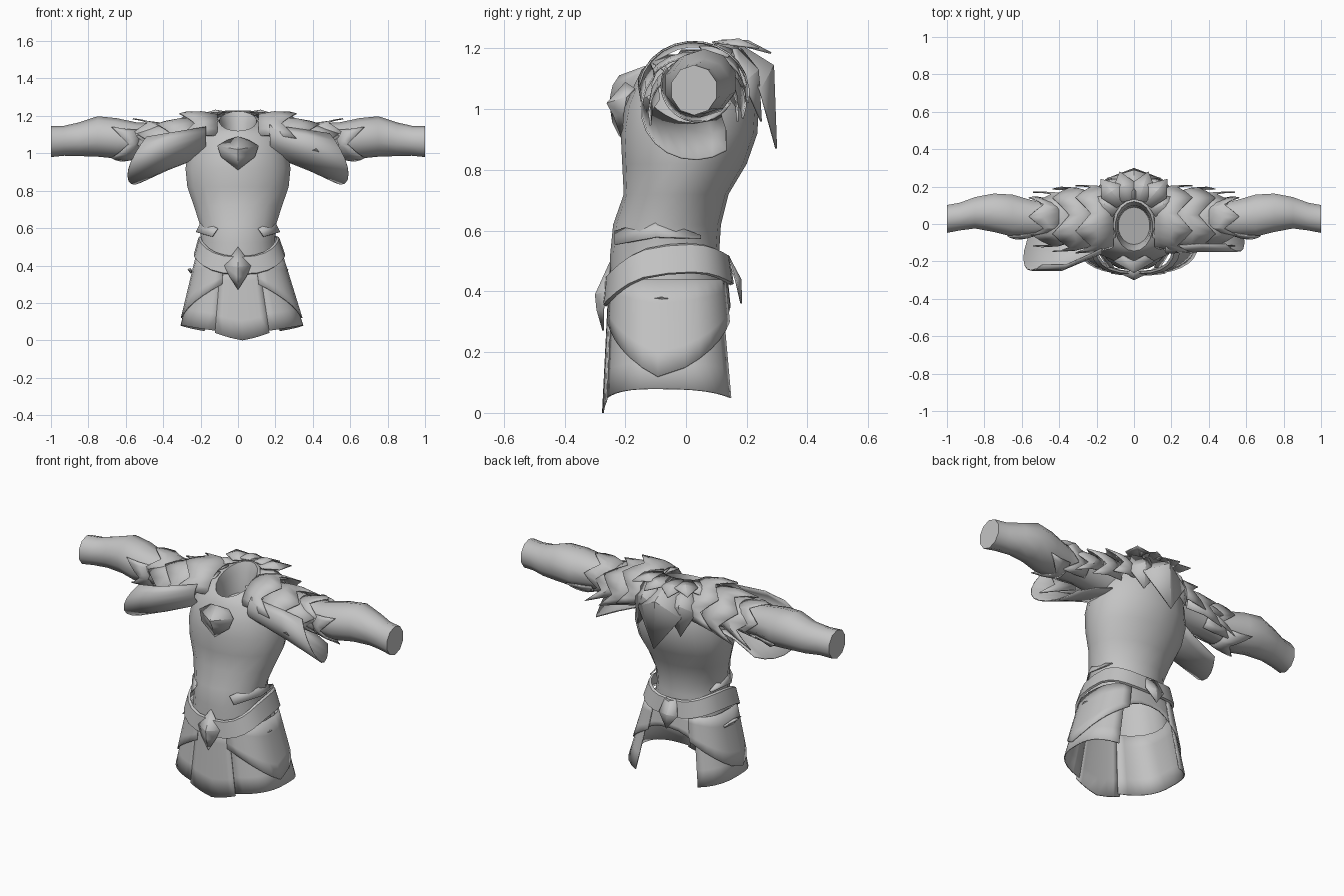
import bpy, bmesh, random
from math import sin, cos, radians, pi

random.seed(4)
if "Cube" in bpy.data.objects:
    bpy.data.objects.remove(bpy.data.objects["Cube"])

steel = bpy.data.materials.new("grey steel")
steel.use_nodes = True
steel.diffuse_color = (0.55, 0.55, 0.55, 1)
steel.node_tree.nodes["Principled BSDF"].inputs["Base Color"].default_value = steel.diffuse_color


def sheet(name, rows, closed=False, caps=(), mirror=False, thick=0.0, angle=35):
    """Skin rows of points; optional caps, mirrored copy and thickness."""
    bm = bmesh.new()
    grid = [[bm.verts.new(p) for p in row] for row in rows]
    n = len(rows[0])
    for a, b in zip(grid, grid[1:]):
        for i in range(n if closed else n - 1):
            j = (i + 1) % n
            bm.faces.new((a[i], a[j], b[j], b[i]))
    for k in caps:
        bm.faces.new(grid[k])
    bmesh.ops.remove_doubles(bm, verts=bm.verts, dist=0.0005)
    bmesh.ops.recalc_face_normals(bm, faces=bm.faces)
    mesh = bpy.data.meshes.new(name)
    bm.to_mesh(mesh)
    bm.free()
    mesh.materials.append(steel)
    ob = bpy.data.objects.new(name, mesh)
    bpy.context.collection.objects.link(ob)
    bpy.ops.object.select_all(action="DESELECT")
    ob.select_set(True)
    bpy.context.view_layer.objects.active = ob
    bpy.ops.object.shade_smooth_by_angle(angle=radians(angle))
    if thick:
        ob.modifiers.new("Thickness", "SOLIDIFY").thickness = thick
    if mirror:
        ob.modifiers.new("Mirror", "MIRROR")


def ring(hw, yf, yb, zf, zb, n=18):
    """Horizontal body ring, height running from front to back."""
    pts = []
    for i in range(n):
        t = 2 * pi * i / n
        f = (1 - cos(t)) / 2
        pts.append((hw * sin(t), yf + (yb - yf) * f, zf + (zb - zf) * f))
    return pts


def arc(x, cy, cz, ry, rz, a0, a1, n, edge=lambda f: 0, side=1):
    """Arc around an arm: zero is up, positive turns to the front."""
    out = []
    for i in range(n + 1):
        f = i / n
        t = radians(a0 + (a1 - a0) * f)
        out.append((side * (x + edge(f)), cy - ry * sin(t), cz + rz * cos(t)))
    return out


def hip(deg, z, off=0.0):
    """Point on the flared hip surface, swinging slightly left; zero degrees is the front."""
    t = radians(deg)
    k = (0.45 - z) / 0.4
    hw, yf, yb = 0.227 + 0.11 * k + off, 0.19 + 0.02 * k + off, 0.195 + 0.04 * k + off
    s, c = sin(t), cos(t)
    s = abs(s) ** 0.8 * (1 if s >= 0 else -1)
    c = abs(c) ** 0.7 * (1 if c >= 0 else -1)
    return (0.008 + 0.014 * k + hw * s, -0.06 - (yf if c > 0 else yb) * c, z)


def hip_panel(name, a0, a1, top, hem, off, n=8):
    rows = []
    for k in range(5):
        row = []
        for i in range(n + 1):
            f = i / n
            row.append(hip(a0 + (a1 - a0) * f, top + (hem(f) - top) * k / 4, off))
        rows.append(row)
    sheet(name, rows, thick=0.006)


# Body with an open collar and a recessed neck
body = [ring(*r) for r in (
    (0.22, -0.25, 0.13, 0.38, 0.38), (0.2, -0.25, 0.11, 0.52, 0.54),
    (0.207, -0.24, 0.115, 0.62, 0.62), (0.24, -0.205, 0.14, 0.72, 0.72),
    (0.275, -0.21, 0.2, 0.82, 0.82), (0.285, -0.215, 0.235, 0.92, 0.92),
    (0.27, -0.2, 0.24, 1.01, 1.01), (0.235, -0.17, 0.215, 1.08, 1.14),
    (0.16, -0.155, 0.17, 1.11, 1.21), (0.1, -0.145, 0.12, 1.12, 1.225),
    (0.09, -0.125, 0.1, 1.07, 1.17), (0.085, -0.11, 0.09, 1.0, 1.05))]
sheet("body", body, closed=True, caps=(-1,))

# Arms with bulging forearms
arm = [arc(x, cy, cz, ry, rz, 0, 324, 9) for x, cy, cz, ry, rz in (
    (0.18, 0.03, 1.07, 0.1, 0.1), (0.42, 0.03, 1.075, 0.085, 0.085),
    (0.54, 0.03, 1.075, 0.1, 0.09), (0.65, 0.045, 1.08, 0.118, 0.108),
    (0.75, 0.06, 1.09, 0.108, 0.108), (0.85, 0.06, 1.075, 0.088, 0.09),
    (0.93, 0.04, 1.067, 0.078, 0.08), (1.0, 0.027, 1.063, 0.078, 0.083))]
sheet("arm", arm, closed=True, caps=(0, -1), mirror=True, angle=50)


def ragged(depth, teeth):
    return lambda f: depth * (abs((f * teeth) % 1 - 0.5) * 2 - 0.6)


def bulge(depth):
    return lambda f: depth * sin(pi * f)


# Torn sleeve plates around the arms
for name, x0, x1, r0, r1, a0, a1, d, teeth in (
        ("sleeve_cuff", 0.4, 0.53, 0.088, 0.108, -150, 150, 0.08, 4),
        ("sleeve_lower_plate", 0.53, 0.64, 0.1, 0.124, 60, 240, 0.09, 2)):
    rows = [arc(x0, 0.035, 1.075, r0, r0, a0, a1, 16),
            arc((x0 + x1) / 2, 0.035, 1.075, (r0 + r1) / 2, (r0 + r1) / 2, a0, a1, 16,
                ragged(d / 2, teeth)),
            arc(x1, 0.04, 1.08, r1, r1, a0, a1, 16, ragged(d, teeth))]
    sheet(name, rows, mirror=True, thick=0.006, angle=25)

# Flared shoulder plates hanging below the arms, the right one set further forward
for name, side, cy, ry, a0, a1 in (("left_shoulder_lower_plate", 1, 0.03, 0.18, 50, 215),
                                   ("right_shoulder_lower_plate", -1, -0.05, 0.2, 58, 215)):
    rows = [arc(0.17, 0.01, 1.09, 0.17, 0.1, a0, a1, 10, side=side),
            arc(0.36, cy, 1.04, ry, 0.135, a0, a1, 10, bulge(0.04), side),
            arc(0.49, cy, 1.0, ry, 0.168, a0, a1, 10, bulge(0.1), side)]
    sheet(name, rows, thick=0.006)

# Overlapping shoulder plates from the neck outwards
for name, x0, x1, cz0, cz1, r0, r1, ry, a0, a1, d in (
        ("shoulder_inner_plate", 0.11, 0.28, 1.07, 1.05, 0.14, 0.175, 0.185, -100, 80, 0.08),
        ("shoulder_middle_plate", 0.22, 0.4, 1.06, 1.02, 0.13, 0.155, 0.175, -110, 95, 0.09),
        ("shoulder_outer_plate", 0.32, 0.5, 1.06, 0.985, 0.11, 0.15, 0.15, -100, 105, 0.1)):
    rows = [arc(x0, 0.025, cz0, ry - 0.03, r0, a0, a1, 12),
            arc((x0 + x1) / 2, 0.025, (cz0 + cz1) / 2 + 0.008, ry - 0.005, (r0 + r1) / 2, a0, a1, 12,
                ragged(d / 3, 3)),
            arc(x1, 0.025, cz1, ry, r1, a0, a1, 12, ragged(d, 3))]
    sheet(name, rows, mirror=True, thick=0.006, angle=25)


def blade(name, root, tip, width, side, lift, mirror=False):
    """Creased kite plate from root to tip; side is its width direction."""
    mid = [r + (t - r) * 0.5 + l for r, t, l in zip(root, tip, lift)]
    w = [s * width for s in side]
    lo = [m - a - l * 0.8 for m, a, l in zip(mid, w, lift)]
    hi = [m + a - l * 0.8 for m, a, l in zip(mid, w, lift)]
    r0 = [r - a * 0.6 for r, a in zip(root, w)]
    r1 = [r + a * 0.6 for r, a in zip(root, w)]
    sheet(name, [[r0, root, r1], [lo, mid, hi], [tip, tip, tip]],
          mirror=mirror, thick=0.006, angle=15)


# Feather-like collar plates around the sides and back of the neck
for deg in (75, 100, 124, 146, 166):
    t = radians(deg)
    s, c = sin(t), -cos(t)
    back = (1 + c) / 2
    reach = 0.22 + 0.06 * back + random.uniform(-0.02, 0.02)
    root = (0.11 * s, 0.13 * c, 1.15 + 0.08 * back)
    tip = (reach * s * 1.1, reach * c, 1.1 + 0.1 * back + random.uniform(-0.02, 0.02))
    blade("collar_plate", root, tip, 0.065, (-c, s, 0), (0, 0, 0.02), True)

# Pointed back mantle
blade("back_mantle", (0, 0.17, 1.22), (0, 0.3, 0.87), 0.14, (1, 0, 0), (0, 0.055, 0.1))
blade("back_side_mantle", (0.1, 0.17, 1.2), (0.14, 0.25, 0.96), 0.08, (1, -0.3, 0), (0, 0.03, 0.05), True)

# Breast ornament: folded wings and a central point
sheet("breast_ornament", [
    [(-0.06, -0.17, 1.07), (0, -0.2, 1.09), (0.06, -0.17, 1.07)],
    [(-0.11, -0.2, 1.04), (0, -0.262, 1.02), (0.11, -0.2, 1.04)],
    [(-0.09, -0.21, 0.98), (0, -0.24, 0.98), (0.09, -0.21, 0.98)],
    [(0, -0.215, 0.91)] * 3], thick=0.006, angle=15)

# Skirt: pointed centre panel, long side panels, short rear hem and overlay flaps
hip_panel("skirt_front", -20, 20, 0.42, lambda f: 0.04 * abs(2 * f - 1), 0.004, 6)
hip_panel("skirt_rear", 140, 220, 0.44, lambda f: 0.27 + 0.08 * sin(pi * f), 0.002, 8)
for word, side in (("left", 1), ("right", -1)):
    hip_panel(word + "_skirt_side", 18 * side, 148 * side, 0.42,
              lambda f: 0.05 + 0.03 * sin(pi * f), 0.0, 12)
    hip_panel(word + "_skirt_flap", 16 * side, 156 * side, 0.44,
              lambda f: 0.12 + 0.36 * abs(f - 0.5), 0.008, 12)

# Belt dipping at the front
rows = []
for h, off in ((0.05, 0.004), (0.045, 0.016), (-0.045, 0.02), (-0.05, 0.008)):
    row = []
    for i in range(24):
        c = cos(radians(15 * i))
        row.append(hip(15 * i, 0.505 - 0.035 * c - 0.07 * c * c + h, off))
    rows.append(row)
sheet("belt", rows, closed=True, angle=25)

# Buckle and rear clasp
sheet("buckle", [
    [(0, -0.25, 0.5)] * 3,
    [(-0.075, -0.265, 0.4), (0, -0.3, 0.39), (0.075, -0.265, 0.4)],
    [(-0.045, -0.275, 0.34), (0, -0.295, 0.34), (0.045, -0.275, 0.34)],
    [(0, -0.275, 0.27)] * 3], thick=0.006, angle=15)
blade("rear_clasp", (0, 0.14, 0.52), (0, 0.185, 0.36), 0.06, (1, 0, 0), (0, 0.02, 0))

# Waist folds and hip fins
sheet("waist_fold", [[(0.19, 0.05, 0.585), (0.195, -0.1, 0.64), (0.11, -0.235, 0.6)],
                     [(0.2, 0.05, 0.575), (0.225, -0.1, 0.58), (0.14, -0.235, 0.555)]],
      mirror=True, thick=0.006, angle=15)
blade("hip_fin", (0.25, 0.0, 0.37), (0.25, -0.16, 0.37), 0.015, (0, 0, 1), (0.02, 0, 0.01), True)
